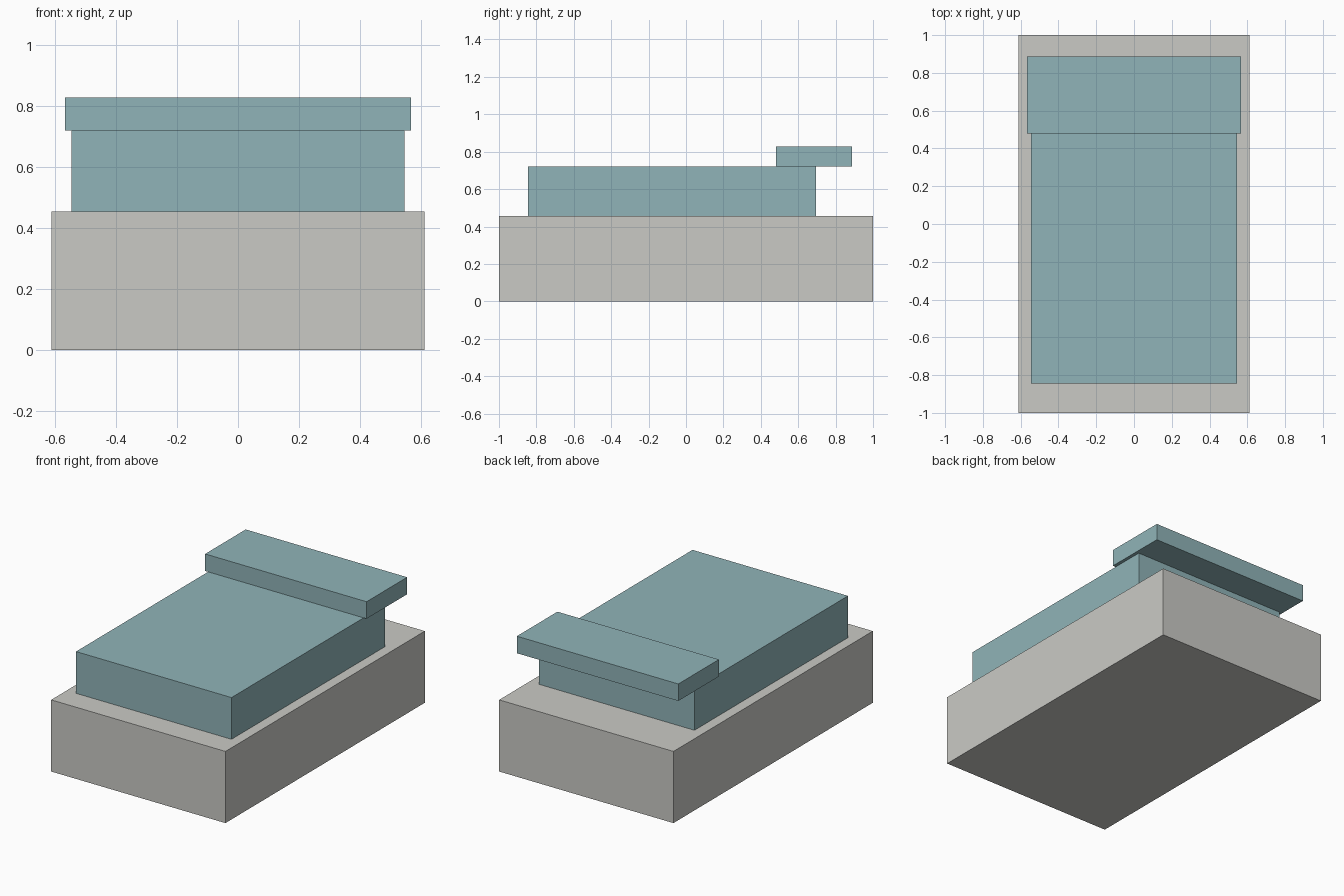
import bpy

if "Cube" in bpy.data.objects:
    bpy.data.objects.remove(bpy.data.objects["Cube"])


def material(name, rgb):
    mat = bpy.data.materials.new(name)
    mat.diffuse_color = (*rgb, 1.0)
    mat.use_nodes = True
    mat.node_tree.nodes["Principled BSDF"].inputs["Base Color"].default_value = mat.diffuse_color
    return mat


def box(name, low, high, mat):
    """Axis-aligned box between two corners."""
    centre = [(a + b) / 2 for a, b in zip(low, high)]
    bpy.ops.mesh.primitive_cube_add(size=1, location=centre)
    obj = bpy.context.object
    obj.name = name
    obj.scale = [b - a for a, b in zip(low, high)]
    bpy.ops.object.transform_apply(location=False, rotation=False, scale=True)
    obj.data.materials.append(mat)
    return obj


stone = material("warm grey", (0.59, 0.59, 0.56))
teal = material("dusty teal", (0.28, 0.455, 0.48))

# Wide plinth
box("base", (-0.612, -1.0, 0.0), (0.612, 1.0, 0.455), stone)
# Main slab resting on the plinth
box("upper_block", (-0.546, -0.845, 0.455), (0.546, 0.695, 0.72), teal)
# Flat bar overhanging the back of the slab
box("back_bar", (-0.567, 0.48, 0.72), (0.567, 0.887, 0.828), teal)
